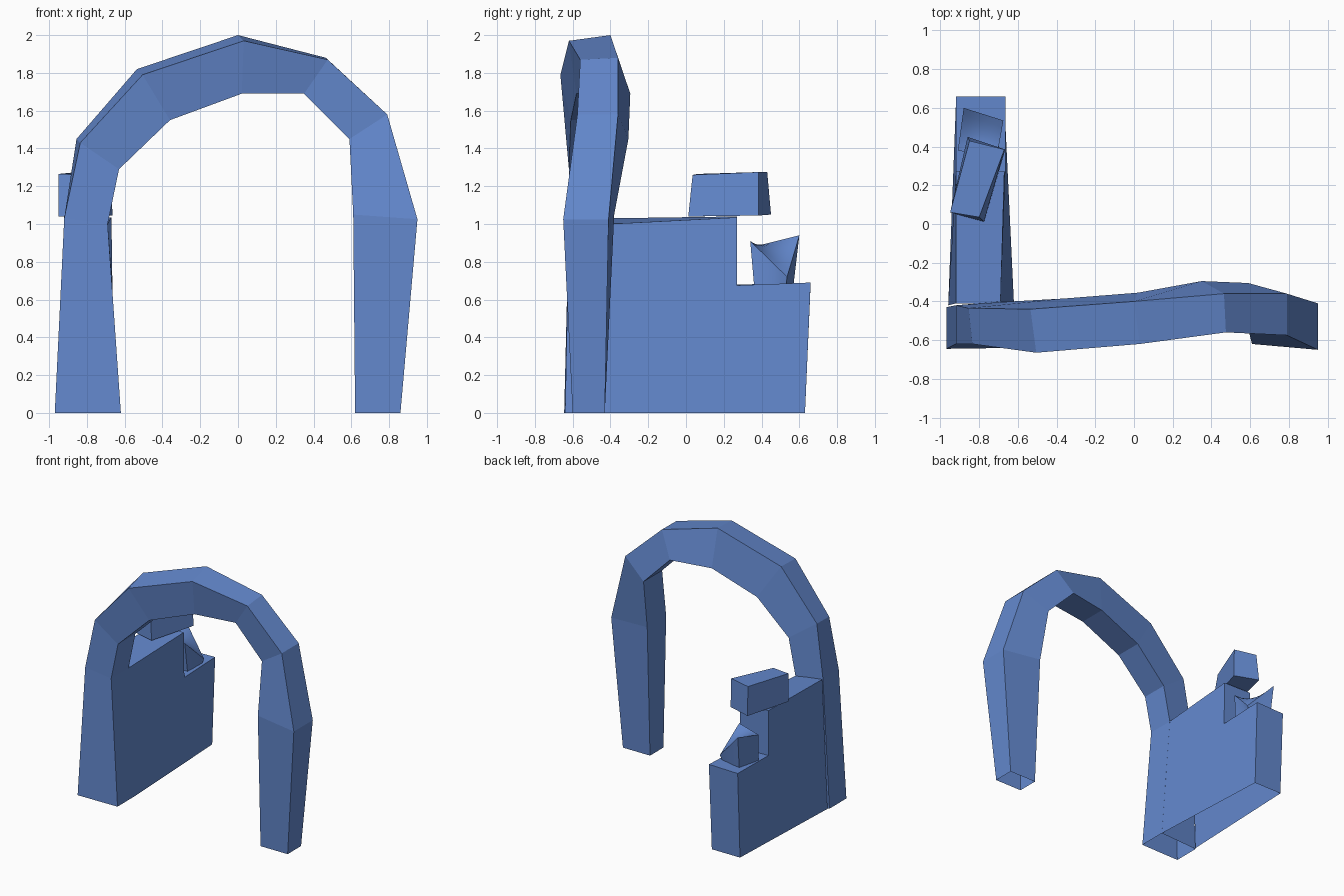
import bpy, bmesh

if "Cube" in bpy.data.objects:
    bpy.data.objects.remove(bpy.data.objects["Cube"])

blue = bpy.data.materials.new("slate blue")
blue.diffuse_color = (0.127, 0.25, 0.62, 1)
blue.use_nodes = True
blue.node_tree.nodes["Principled BSDF"].inputs["Base Color"].default_value = blue.diffuse_color


def loft(name, rings, cap_start=True, cap_end=True, skip=(), cuts=0):
    """Skin a list of equal-sized closed rings, leaving out skipped sides."""
    bm = bmesh.new()
    loops = [[bm.verts.new(p) for p in ring] for ring in rings]
    n = len(loops[0])
    for a, b in zip(loops, loops[1:]):
        for i in range(n):
            if i not in skip:
                j = (i + 1) % n
                bm.faces.new((a[i], a[j], b[j], b[i]))
    if cap_start:
        bm.faces.new(loops[0][::-1])
    if cap_end:
        bm.faces.new(loops[-1])
    bmesh.ops.recalc_face_normals(bm, faces=bm.faces)
    if cuts:
        bmesh.ops.subdivide_edges(bm, edges=bm.edges[:], cuts=cuts, use_grid_fill=True)
    mesh = bpy.data.meshes.new(name)
    bm.to_mesh(mesh)
    bm.free()
    mesh.materials.append(blue)
    ob = bpy.data.objects.new(name, mesh)
    bpy.context.collection.objects.link(ob)
    return ob


# Arch: each station is outer (x, z, front y, back y), then inner
stations = [
    ((-.97, 0, -.645, -.43), (-.62, 0, -.64, -.41)),
    ((-.92, 1.03, -.62, -.42), (-.69, 1.0, -.62, -.40)),
    ((-.845, 1.44, -.62, -.435), (-.63, 1.29, -.62, -.40)),
    ((-.52, 1.805, -.665, -.44), (-.36, 1.55, -.61, -.385)),
    ((.015, 1.985, -.62, -.40), (.02, 1.69, -.58, -.355)),
    ((.47, 1.875, -.56, -.36), (.35, 1.69, -.53, -.295)),
    ((.79, 1.58, -.575, -.36), (.59, 1.45, -.54, -.305)),
    ((.95, 1.025, -.65, -.41), (.61, 1.05, -.62, -.38)),
    ((.86, 0, -.60, -.43), (.62, 0, -.60, -.43)),
]
tilt = [0, 0, .01, .015, .015, .005, 0, 0, 0]  # back outer edge sits slightly higher
rings = []
for (o, i), t in zip(stations, tilt):
    rings.append([(o[0] + t, o[2], o[1] - t), (o[0] - t, o[3], o[1] + t),
                  (i[0], i[3], i[1]), (i[0], i[2], i[1])])
loft("arch", rings, cap_start=False, cap_end=False)

# Broken wall: stepped profile (y, z left, z right, x left, x right), open underneath
profile = [
    (-.42, 0, 0, -.96, -.62),
    (.63, 0, 0, -.92, -.67),
    (.66, .685, .69, -.92, -.665),
    (.27, .68, .675, -.92, -.665),
    (.27, 1.04, 1.035, -.92, -.67),
    (-.41, 1.03, 1.0, -.92, -.69),
]
left = [(xl, y, zl) for y, zl, zr, xl, xr in profile]
right = [(xr, y, zr) for y, zl, zr, xl, xr in profile]
loft("broken_wall", [left, right], skip=(0, 5))

# Loose block on top of the wall
loft("upper_stone", [
    [(-.95, .06, 1.04), (-.775, .012, 1.04), (-.665, .385, 1.045), (-.86, .45, 1.05)],
    [(-.95, .06, 1.265), (-.80, .035, 1.26), (-.67, .385, 1.275), (-.85, .43, 1.275)],
])

# Chipped block on the step, with one corner sunk so its top is twisted
chip = loft("lower_stone", [
    [(-.91, .38, .68), (-.70, .36, .68), (-.69, .53, .68), (-.87, .57, .685)],
    [(-.91, .38, .885), (-.71, .34, .91), (-.675, .535, .72), (-.88, .60, .94)],
], cuts=5)
bpy.context.view_layer.objects.active = chip
chip.select_set(True)
bpy.ops.object.shade_smooth_by_angle()
